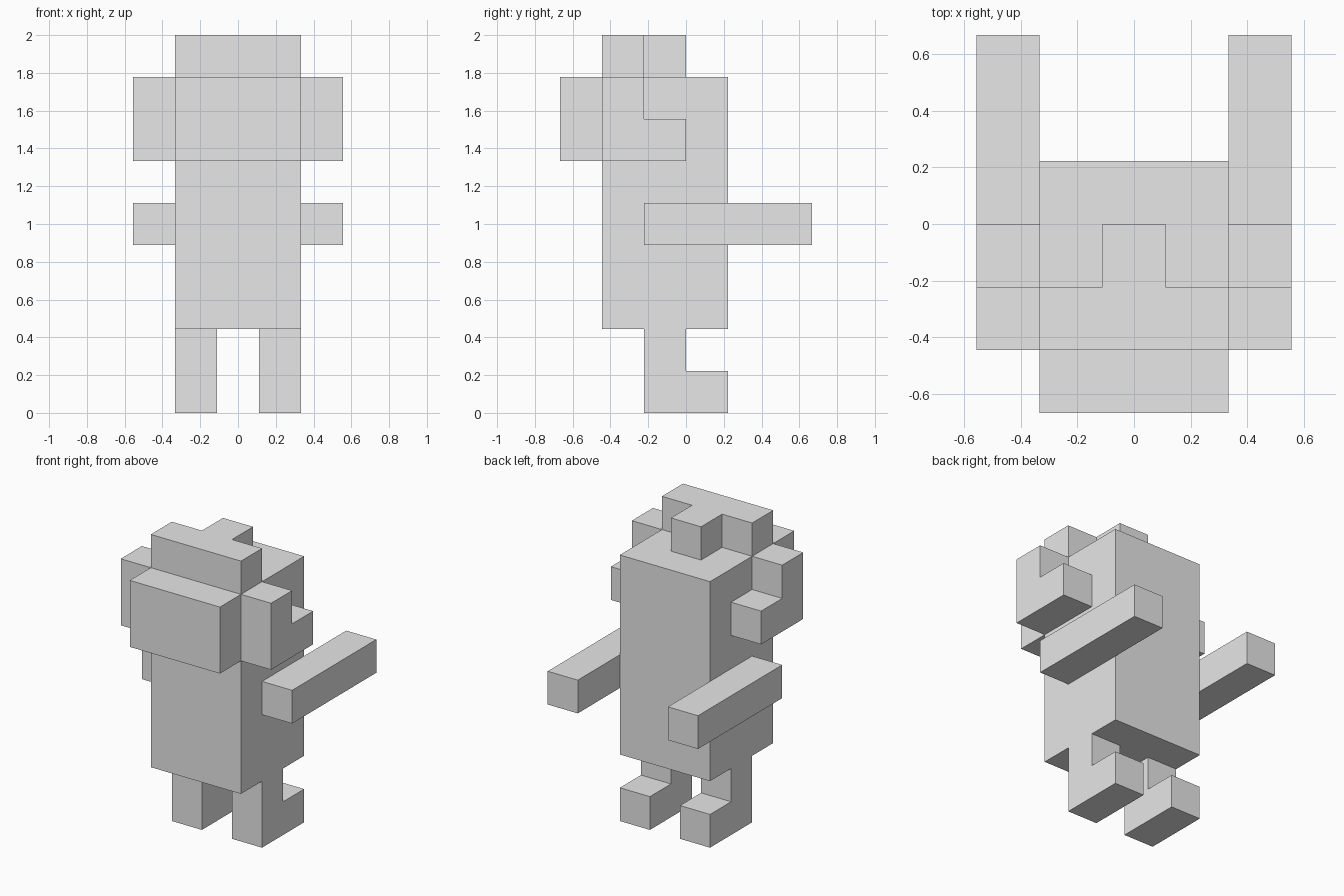
import bpy
import bmesh
from mathutils import Vector

U = 2 / 9  # one block of the blocky figure

cube = bpy.data.objects.get("Cube")
if cube:
    bpy.data.objects.remove(cube, do_unlink=True)

grey = bpy.data.materials.new("plain grey")
grey.use_nodes = True
grey.diffuse_color = (0.8, 0.8, 0.8, 1)
grey.node_tree.nodes["Principled BSDF"].inputs["Base Color"].default_value = grey.diffuse_color


def extrude(name, outline, axis, start, end):
    """Extrude an outline, given in blocks, along x (y, z points) or z (x, y points)."""
    bm = bmesh.new()
    if axis == "x":
        points = [Vector((start, a, b)) for a, b in outline]
        step = Vector((end - start, 0, 0))
    else:
        points = [Vector((a, b, start)) for a, b in outline]
        step = Vector((0, 0, end - start))
    face = bm.faces.new([bm.verts.new(p * U) for p in points])
    result = bmesh.ops.extrude_face_region(bm, geom=[face], use_keep_orig=True)
    moved = [v for v in result["geom"] if isinstance(v, bmesh.types.BMVert)]
    bmesh.ops.translate(bm, verts=moved, vec=step * U)
    bmesh.ops.recalc_face_normals(bm, faces=bm.faces)
    mesh = bpy.data.meshes.new(name)
    bm.to_mesh(mesh)
    bm.free()
    mesh.materials.append(grey)
    obj = bpy.data.objects.new(name, mesh)
    bpy.context.collection.objects.link(obj)
    return obj


def rect(a0, b0, a1, b1):
    return [(a0, b0), (a1, b0), (a1, b1), (a0, b1)]


def pair(name, outline, inner, outer):
    """Left and right copies of a part, mirrored across x = 0."""
    extrude("left_" + name, outline, "x", inner, outer)
    extrude("right_" + name, outline, "x", -outer, -inner)


# Torso and head in one block, with the face plate in front
extrude("body", rect(-1.5, -2, 1.5, 1), "z", 2, 8)
extrude("face_plate", rect(-1.5, -3, 1.5, -2), "z", 6, 8)

# T-shaped crest on top of the head
extrude("head_crest", [(-1.5, -2), (1.5, -2), (1.5, -1), (0.5, -1),
                       (0.5, 0), (-0.5, 0), (-0.5, -1), (-1.5, -1)], "z", 8, 9)

# L-shaped side pieces, straight arms, and legs with feet
pair("side_piece", [(-2, 6), (0, 6), (0, 7), (-1, 7), (-1, 8), (-2, 8)], 1.5, 2.5)
pair("arm", rect(-1, 4, 3, 5), 1.5, 2.5)
pair("leg", [(-1, 0), (1, 0), (1, 1), (0, 1), (0, 2), (-1, 2)], 0.5, 1.5)
